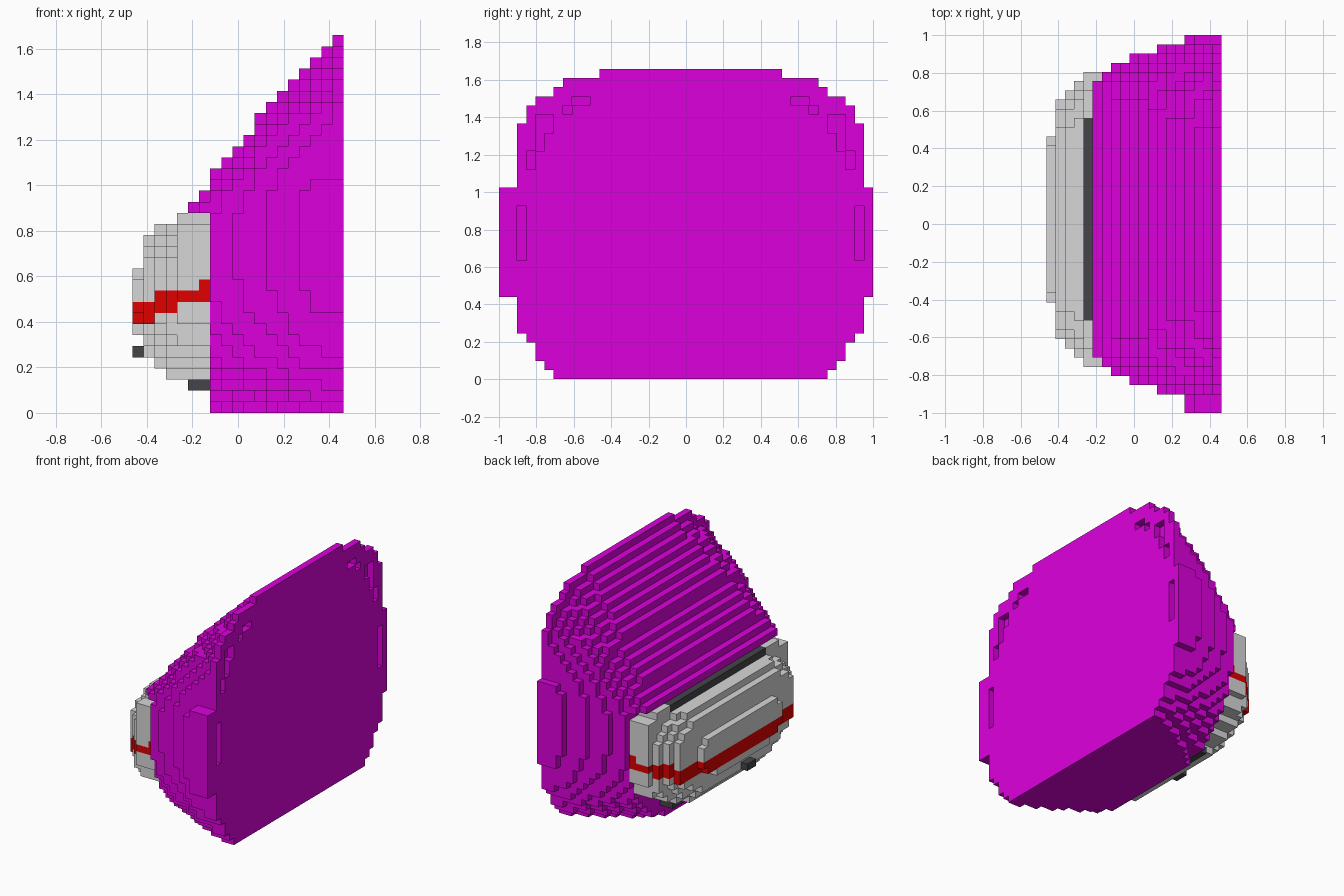
import bpy

cube = bpy.data.objects.get("Cube")
if cube:
    bpy.data.objects.remove(cube, do_unlink=True)

# Block grid: x layers run from the nose to the flat back plate
NX, NY, NZ = 19, 41, 34
SIZE = 2 / NY
MID = 21

COLOURS = {
    "purple": (0.72, 0.0, 0.72),
    "light_grey": (0.68, 0.68, 0.68),
    "red": (0.75, 0.0, 0.0),
    "charcoal": (0.06, 0.06, 0.068),
}

# Half widths of the nose layers, then bottom and top of every layer
NOSE_HALF = [9, 13, 14, 15, 16, 16, 16]
BOTTOM = [7, 5, 4, 3, 3, 3, 3] + [0] * 12
TOP = [13, 16, 17, 17, 18, 18, 18, 22, 23, 24, 25] + list(range(27, 35))
NOSE = len(NOSE_HALF)
# Half width of the back plate, row by row
PLATE = [15, 16, 17, 17, 18] + [19] * 4 + [20] * 12 + [19] * 7 + [18, 18, 17, 15, 14, 10]
# Red stripe rows on each nose layer
STRIPE = [(8, 10), (8, 10), (9, 11), (9, 11), (10, 11), (10, 11), (10, 12)]
# Shallow pits in the back plate: distance from the middle, first row, last row
PITS = [(18, 13, 19), (17, 23, 25), (16, 25, 29), (15, 27, 29),
        (13, 29, 30), (12, 30, 31), (11, 30, 31)]


def rounded(half, dist, reach, power):
    """Half width of a superellipse section at a distance from its middle."""
    t = min(1, abs(dist) / reach)
    return round(half * (1 - t ** power) ** (1 / power))


def nose_width(i, k):
    mid, z, half = 10, k + 0.5, NOSE_HALF[i] + 0.2
    if z > mid:
        return rounded(half, z - mid, TOP[i] - mid + 0.3, 6.5 if i > 3 else 3.2)
    return rounded(half, z - mid, mid + 0.3 - BOTTOM[i], 2.2)


def body_width(i, k):
    if i == NX - 1:
        return PLATE[k]
    mid, z, depth = 14.5, k + 0.5, NX - 1 - i
    half = 20.45 - 0.24 * depth - 0.009 * depth ** 2
    if z > mid:
        width = rounded(half, z - mid, TOP[i] - mid + 0.3, 2.8 + 0.13 * depth)
    else:
        width = rounded(half, z - mid, 13.1 + 0.26 * i, 2.6)
    return min(width, PLATE[k])


cells = {}


def fill_row(i, k, half, part):
    left = half + 1 if half == 20 else half
    for j in range(MID - left, MID + half):
        cells[i, j, k] = part


# Nose casing with its stripe, then the main body
for i in range(NX):
    for k in range(BOTTOM[i], TOP[i]):
        if i < NOSE:
            low, high = STRIPE[i]
            part = "nose_stripe" if low <= k < high else "nose_casing"
            fill_row(i, k, nose_width(i, k), part)
        else:
            fill_row(i, k, body_width(i, k), "body")

# Body steps that rise behind the nose casing
fill_row(5, 18, 15, "body")
fill_row(6, 18, 16, "body")
fill_row(6, 19, 15, "body")

# Dark strips above and below the nose, and the small front block
fill_row(4, 17, 11, "upper_strip")
for i in (5, 6):
    fill_row(i, 2, 9, "lower_strip")
for j in (18, 19):
    cells[0, j, 5] = "front_block"

# Pits in the back plate
for dist, low, high in PITS:
    for k in range(low, high):
        for j in (MID + dist, MID - dist - 1):
            cells.pop((NX - 1, j, k), None)


def make_material(name):
    mat = bpy.data.materials.new(name)
    mat.use_nodes = True
    colour = (*COLOURS[name], 1)
    mat.diffuse_color = colour
    mat.node_tree.nodes["Principled BSDF"].inputs["Base Color"].default_value = colour
    return mat


def exposed_quads(cell):
    """Corners of every face of a block that has no neighbour."""
    for axis in range(3):
        u, v = (axis + 1) % 3, (axis + 2) % 3
        for side in (0, 1):
            near = list(cell)
            near[axis] += 2 * side - 1
            if tuple(near) in cells:
                continue
            quad = []
            for du, dv in ((0, 0), (1, 0), (1, 1), (0, 1)):
                p = list(cell)
                p[axis] += side
                p[u] += du
                p[v] += dv
                quad.append(tuple(p))
            yield quad if side else quad[::-1]


def build(part, material):
    index, faces = {}, []
    for cell, owner in cells.items():
        if owner == part:
            for quad in exposed_quads(cell):
                faces.append([index.setdefault(p, len(index)) for p in quad])
    verts = [((x - NX / 2) * SIZE, (y - NY / 2) * SIZE, z * SIZE) for x, y, z in index]
    mesh = bpy.data.meshes.new(part)
    mesh.from_pydata(verts, [], faces)
    mesh.materials.append(material)
    bpy.context.collection.objects.link(bpy.data.objects.new(part, mesh))


materials = {name: make_material(name) for name in COLOURS}
PARTS = {
    "body": "purple",
    "nose_casing": "light_grey",
    "nose_stripe": "red",
    "upper_strip": "charcoal",
    "lower_strip": "charcoal",
    "front_block": "charcoal",
}
for part, colour in PARTS.items():
    build(part, materials[colour])
